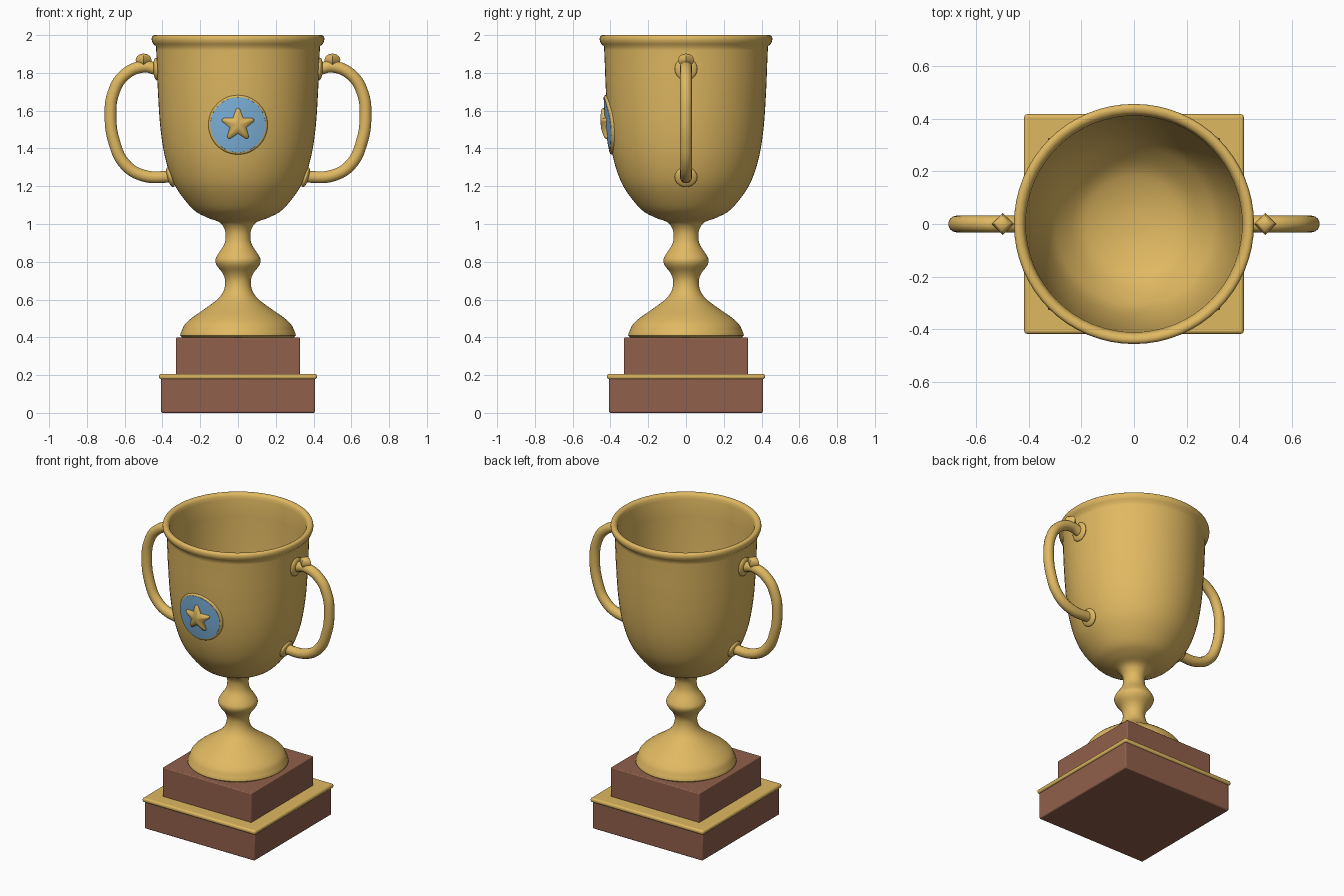
import bpy, bmesh
from math import sin, cos, pi, sqrt, radians
from mathutils import Vector

if "Cube" in bpy.data.objects:
    bpy.data.objects.remove(bpy.data.objects["Cube"])


def material(name, rgb):
    mat = bpy.data.materials.new(name)
    mat.use_nodes = True
    mat.diffuse_color = (*rgb, 1)
    mat.node_tree.nodes["Principled BSDF"].inputs["Base Color"].default_value = (*rgb, 1)
    return mat


GOLD = material("gold", (0.74, 0.48, 0.12))
WOOD = material("brown wood", (0.28, 0.115, 0.07))
BLUE = material("enamel blue", (0.21, 0.46, 0.73))


def finish(obj, mat, angle=40):
    obj.data.materials.clear()
    obj.data.materials.append(mat)
    bpy.ops.object.select_all(action="DESELECT")
    obj.select_set(True)
    bpy.context.view_layer.objects.active = obj
    bpy.ops.object.shade_smooth_by_angle(angle=radians(angle))
    return obj


def from_bmesh(name, bm, mat, angle=40):
    bmesh.ops.recalc_face_normals(bm, faces=bm.faces[:])
    mesh = bpy.data.meshes.new(name)
    bm.to_mesh(mesh)
    bm.free()
    obj = bpy.data.objects.new(name, mesh)
    bpy.context.collection.objects.link(obj)
    return finish(obj, mat, angle)


def smooth(points, steps=4):
    """Catmull-Rom curve through the profile points."""
    p = [Vector(q) for q in points]
    p = [2 * p[0] - p[1]] + p + [2 * p[-1] - p[-2]]
    out = []
    for a, b, c, d in zip(p, p[1:], p[2:], p[3:]):
        for i in range(steps):
            t = i / steps
            out.append(0.5 * (2 * b + (c - a) * t + (2 * a - 5 * b + 4 * c - d) * t**2
                              + (3 * b - a - 3 * c + d) * t**3))
    return out + [p[-2]]


def lathe(name, profile, mat, segments=64):
    bm = bmesh.new()
    verts = [bm.verts.new((max(r, 0), 0, z)) for r, z in profile]
    edges = [bm.edges.new(pair) for pair in zip(verts, verts[1:])]
    bmesh.ops.spin(bm, geom=verts + edges, cent=(0, 0, 0), axis=(0, 0, 1),
                   angle=2 * pi, steps=segments, use_duplicate=False)
    bmesh.ops.remove_doubles(bm, verts=bm.verts[:], dist=0.0005)
    return from_bmesh(name, bm, mat, 50)


def box(name, half, z0, z1, bevel, mat):
    bpy.ops.mesh.primitive_cube_add(size=1, location=(0, 0, (z0 + z1) / 2))
    obj = bpy.context.object
    obj.name = name
    obj.scale = (2 * half, 2 * half, z1 - z0)
    bpy.ops.object.transform_apply(location=False, rotation=False, scale=True)
    mod = obj.modifiers.new("soft edges", "BEVEL")
    mod.width, mod.segments = bevel, 3
    return finish(obj, mat)


# Square plinth
box("lower_plinth", 0.408, 0, 0.185, 0.008, WOOD)
box("plinth_trim", 0.418, 0.178, 0.206, 0.011, GOLD)
box("upper_plinth", 0.328, 0.2, 0.4, 0.006, WOOD)

# Foot, stem and bowl turned as one piece
foot = [(0, 0.4), (0.295, 0.4), (0.306, 0.41), (0.304, 0.422)]
outer = smooth([(0.30, 0.43), (0.28, 0.47), (0.235, 0.51), (0.17, 0.555), (0.105, 0.605),
                (0.075, 0.65), (0.068, 0.70), (0.082, 0.74), (0.112, 0.78), (0.12, 0.81),
                (0.106, 0.84), (0.074, 0.89), (0.065, 0.935), (0.072, 0.975), (0.1, 1.01),
                (0.165, 1.035), (0.235, 1.075), (0.31, 1.165), (0.355, 1.25), (0.39, 1.37),
                (0.412, 1.52), (0.424, 1.7), (0.43, 1.85), (0.434, 1.94)])
rim = smooth([(0.45, 1.955), (0.457, 1.975), (0.453, 1.995), (0.437, 2.0), (0.42, 1.99),
              (0.412, 1.965)], 3)
inner = smooth([(0.41, 1.85), (0.403, 1.7), (0.39, 1.52), (0.367, 1.37), (0.333, 1.25),
                (0.29, 1.175), (0.22, 1.1), (0.15, 1.065), (0.07, 1.045), (0, 1.04)])
lathe("cup", foot + [tuple(p) for p in outer + rim + inner], GOLD)


def cup_radius(z):
    for a, b in zip(outer, outer[1:]):
        if a.y <= z <= b.y:
            return a.x + (b.x - a.x) * (z - a.y) / (b.y - a.y)


CENTRE = 1.525


def on_cup(x, z, lift):
    """Point on the front of the bowl, raised by lift."""
    z += CENTRE
    return (x, -sqrt((cup_radius(z) + lift) ** 2 - x * x), z)


def wrapped(name, rings, count, mat, angle=60):
    """Loops of (outline function, lift) from the edge inward, wrapped on the bowl."""
    bm = bmesh.new()
    loops = []
    for outline, lift in rings:
        loops.append([bm.verts.new(on_cup(*outline(i), lift)) for i in range(count)])
    for a, b in zip(loops, loops[1:]):
        for i in range(count):
            j = (i + 1) % count
            bm.faces.new((a[i], a[j], b[j], b[i]))
    tip = bm.verts.new(on_cup(0, 0, rings[-1][1]))
    for i in range(count):
        bm.faces.new((loops[-1][i], loops[-1][(i + 1) % count], tip))
    return from_bmesh(name, bm, mat, angle)


def circle(radius, count=48):
    return lambda i: (radius * sin(2 * pi * i / count), radius * cos(2 * pi * i / count))


def star(scale):
    # Three points per tip give blunt, rounded arms
    def outline(i):
        arm, k = divmod(i, 4)
        radius = (0.09, 0.085, 0.046, 0.085)[k] * scale
        a = 2 * pi * (arm + (0, 0.09, 0.5, 0.91)[k]) / 5
        return radius * sin(a), radius * cos(a)
    return outline


# Round badge with a raised star
wrapped("badge_ring", [(circle(0.157), -0.01), (circle(0.157), 0.006), (circle(0.152), 0.012),
                       (circle(0.146), 0.012), (circle(0.142), 0.004)], 48, GOLD)
wrapped("badge_disc", [(circle(0.147), 0.002), (circle(0.146), 0.0135), (circle(0.1), 0.0145),
                       (circle(0.05), 0.0145)], 48, BLUE)
wrapped("badge_star", [(star(1), 0.01), (star(1), 0.022), (star(0.92), 0.029),
                       (star(0.55), 0.036), (star(0.25), 0.039)], 20, GOLD)


def lump(name, location, scale, segments, tilt=0):
    bpy.ops.mesh.primitive_uv_sphere_add(segments=segments, ring_count=10, location=location,
                                         rotation=(0, tilt, 0))
    obj = bpy.context.object
    obj.name = name
    obj.scale = scale
    finish(obj, GOLD, 60)


# Handles, with a collar at each end and a small finial on top
path = [(0.418, 1.815), (0.5, 1.833), (0.605, 1.785), (0.661, 1.69), (0.675, 1.58),
        (0.657, 1.44), (0.597, 1.315), (0.5, 1.256), (0.345, 1.25)]
for side, s in (("left", 1), ("right", -1)):
    curve = bpy.data.curves.new(side + "_handle", "CURVE")
    curve.dimensions = "3D"
    curve.bevel_depth, curve.bevel_resolution = 0.032, 5
    curve.resolution_u = 8
    curve.use_fill_caps = True
    spline = curve.splines.new("BEZIER")
    spline.bezier_points.add(len(path) - 1)
    for point, (x, z) in zip(spline.bezier_points, path):
        point.co = (s * x, 0, z)
        point.handle_left_type = point.handle_right_type = "AUTO"
    handle = bpy.data.objects.new(side + "_handle", curve)
    bpy.context.collection.objects.link(handle)
    bpy.ops.object.select_all(action="DESELECT")
    handle.select_set(True)
    bpy.context.view_layer.objects.active = handle
    bpy.ops.object.convert(target="MESH")
    finish(bpy.context.object, GOLD)

    lump(side + "_upper_collar", (s * 0.432, 0, 1.82), (0.018, 0.06, 0.06), 24, s * 0.05)
    lump(side + "_lower_collar", (s * 0.358, 0, 1.248), (0.018, 0.06, 0.055), 24, s * 0.3)
    lump(side + "_finial", (s * 0.5, 0, 1.868), (0.042, 0.042, 0.034), 4)
